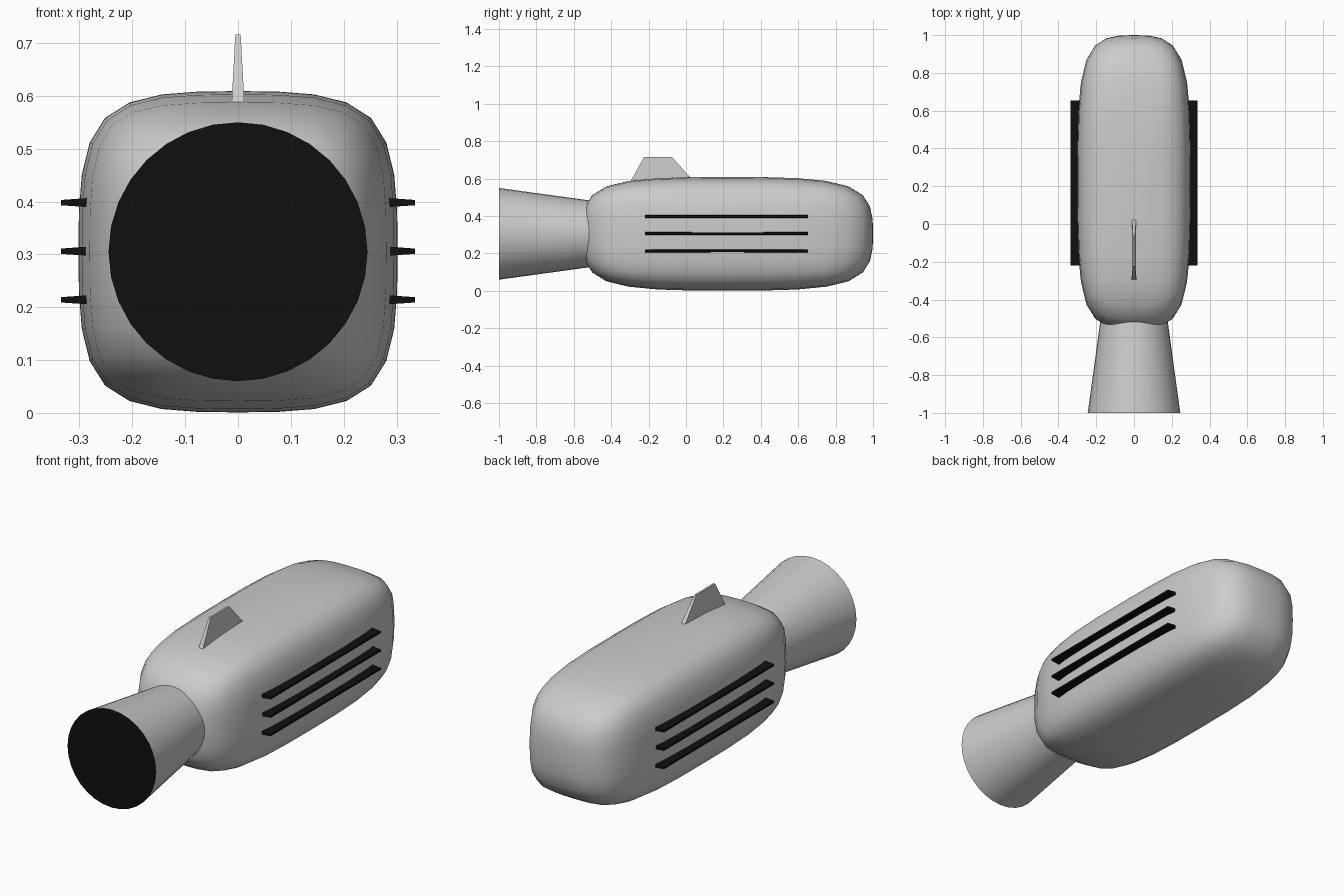
import bpy, bmesh, math
from mathutils import Matrix, Vector

if "Cube" in bpy.data.objects:
    bpy.data.objects.remove(bpy.data.objects["Cube"])

black = bpy.data.materials.new("black")
black.diffuse_color = (0.005, 0.005, 0.005, 1)
black.use_nodes = True
black.node_tree.nodes["Principled BSDF"].inputs["Base Color"].default_value = black.diffuse_color


def add_object(name, bm, material=None):
    bmesh.ops.recalc_face_normals(bm, faces=bm.faces)
    mesh = bpy.data.meshes.new(name)
    bm.to_mesh(mesh)
    bm.free()
    obj = bpy.data.objects.new(name, mesh)
    bpy.context.collection.objects.link(obj)
    if material:
        mesh.materials.append(material)
    return obj


def loft(name, lower, upper, material=None):
    """Solid between two matching four-point loops."""
    bm = bmesh.new()
    a = [bm.verts.new(p) for p in lower]
    b = [bm.verts.new(p) for p in upper]
    bm.faces.new(a)
    bm.faces.new(b)
    for i in range(4):
        j = (i + 1) % 4
        bm.faces.new((a[i], a[j], b[j], b[i]))
    return add_object(name, bm, material)


def smooth(obj):
    bpy.ops.object.select_all(action='DESELECT')
    obj.select_set(True)
    bpy.context.view_layer.objects.active = obj
    bpy.ops.object.shade_smooth_by_angle(angle=math.radians(40))


MID_Z = 0.305

# Rounded body: box cut once on every axis, then subdivided
bm = bmesh.new()
bmesh.ops.create_cube(bm, size=2)
bmesh.ops.subdivide_edges(bm, edges=bm.edges, cuts=1, use_grid_fill=True)
bmesh.ops.scale(bm, vec=Vector((0.302, 0.778, 0.304)), verts=bm.verts)
bmesh.ops.translate(bm, vec=Vector((0, 0.222, MID_Z)), verts=bm.verts)
body = add_object("body", bm)
for p in body.data.polygons:
    p.use_smooth = True
subsurf = body.modifiers.new("rounding", 'SUBSURF')
subsurf.levels = subsurf.render_levels = 2

# Flared nozzle with black end cap
bm = bmesh.new()
place = Matrix.Translation((0, -0.73, MID_Z)) @ Matrix.Rotation(math.radians(90), 4, 'X')
bmesh.ops.create_cone(bm, cap_ends=True, segments=32, radius1=0.171,
                      radius2=0.245, depth=0.54, matrix=place)
nozzle = add_object("nozzle", bm)
nozzle.data.materials.append(None)
nozzle.data.materials.append(black)
for p in nozzle.data.polygons:
    if p.normal.y < -0.9:
        p.material_index = 1
smooth(nozzle)

# Tapered top fin
loft("top_fin",
     [(-0.013, -0.305, 0.57), (0.013, -0.305, 0.57), (0.013, 0.055, 0.57), (-0.013, 0.055, 0.57)],
     [(-0.005, -0.224, 0.716), (0.005, -0.224, 0.716), (0.005, -0.075, 0.716), (-0.005, -0.075, 0.716)])


# Three tapered cooling ribs on each side
def rib_loop(x, z, h):
    return [(x, -0.22, z - h), (x, 0.653, z - h), (x, 0.653, z + h), (x, -0.22, z + h)]


for side, label in ((-1, "left"), (1, "right")):
    for i, z in enumerate((0.214, 0.306, 0.398)):
        loft(f"side_rib_{label}_{i + 1}", rib_loop(side * 0.25, z, 0.011),
             rib_loop(side * 0.335, z, 0.005), black)
